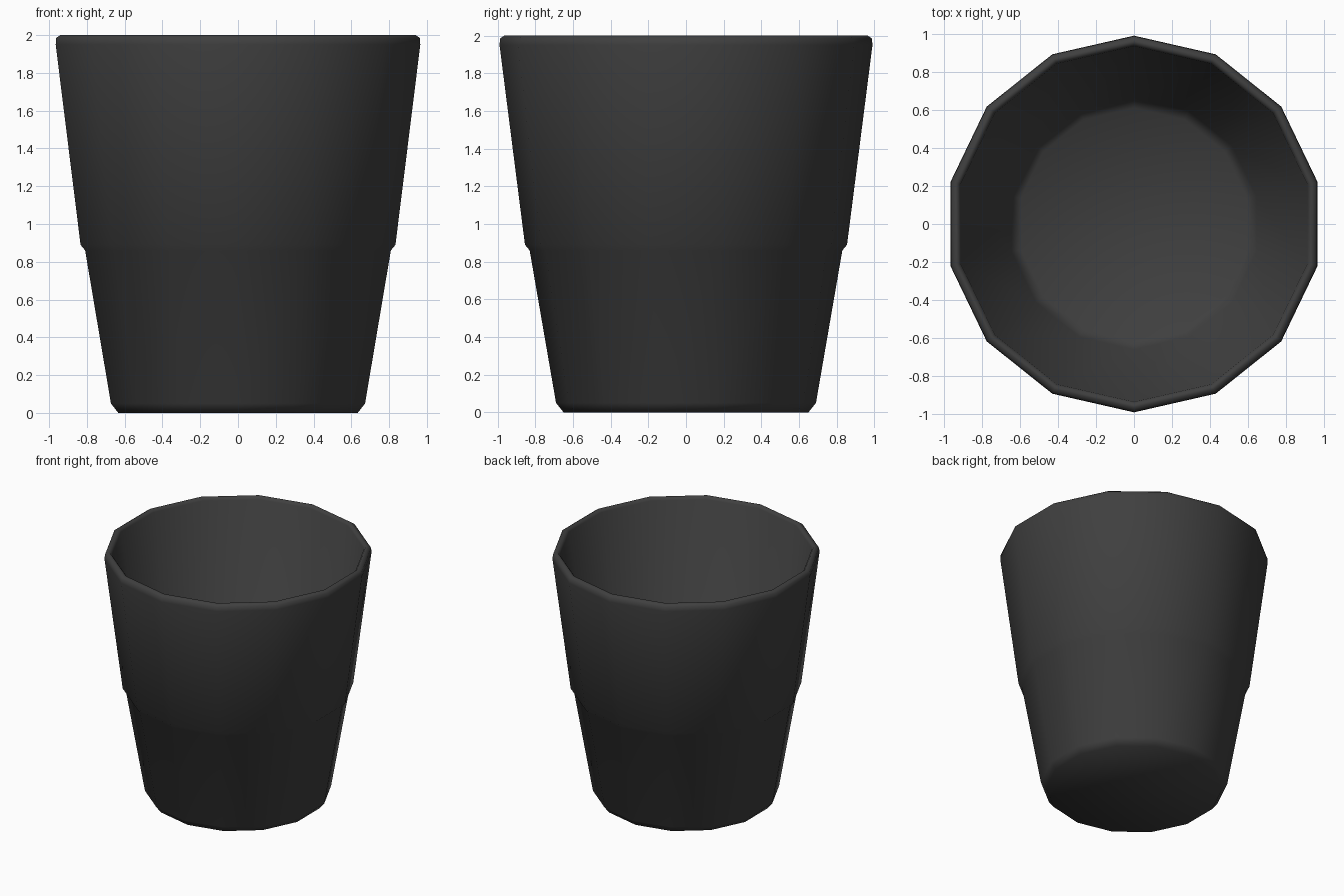
import bpy
import bmesh
from math import sin, cos, tau, radians

cube = bpy.data.objects.get("Cube")
if cube:
    bpy.data.objects.remove(cube, do_unlink=True)

SIDES = 14

# Dark matte plastic
plastic = bpy.data.materials.new("dark_grey")
colour = (0.05, 0.05, 0.05, 1)
plastic.diffuse_color = colour
plastic.use_nodes = True
plastic.node_tree.nodes["Principled BSDF"].inputs["Base Color"].default_value = colour

# Wall section as (radius, height): outside upwards, over the rim, down the inside
section = [
    (0.65, 0), (0.69, 0.05),                            # foot chamfer
    (0.83, 0.86), (0.855, 0.89),                        # step
    (0.99, 1.95), (0.987, 1.985), (0.965, 2.0),         # outer lip
    (0.95, 2.0), (0.935, 1.98),                         # inner lip
    (0.66, 0.1), (0.61, 0.06),                          # inner floor edge
]


def lathe(name, profile, material):
    """Sweep an open profile round z and cap both ends."""
    bm = bmesh.new()
    rings = [[bm.verts.new((r * sin(tau * i / SIDES), -r * cos(tau * i / SIDES), z))
              for i in range(SIDES)] for r, z in profile]
    for low, high in zip(rings, rings[1:]):
        for i in range(SIDES):
            j = (i + 1) % SIDES
            bm.faces.new((low[i], low[j], high[j], high[i]))
    bm.faces.new(rings[0][::-1])
    bm.faces.new(rings[-1])
    bmesh.ops.recalc_face_normals(bm, faces=bm.faces)
    mesh = bpy.data.meshes.new(name)
    bm.to_mesh(mesh)
    bm.free()
    mesh.materials.append(material)
    obj = bpy.data.objects.new(name, mesh)
    bpy.context.collection.objects.link(obj)
    return obj


# Tapered cup with a stepped waist
cup = lathe("cup", section, plastic)
bpy.ops.object.select_all(action="DESELECT")
cup.select_set(True)
bpy.context.view_layer.objects.active = cup
bpy.ops.object.shade_smooth_by_angle(angle=radians(65))
